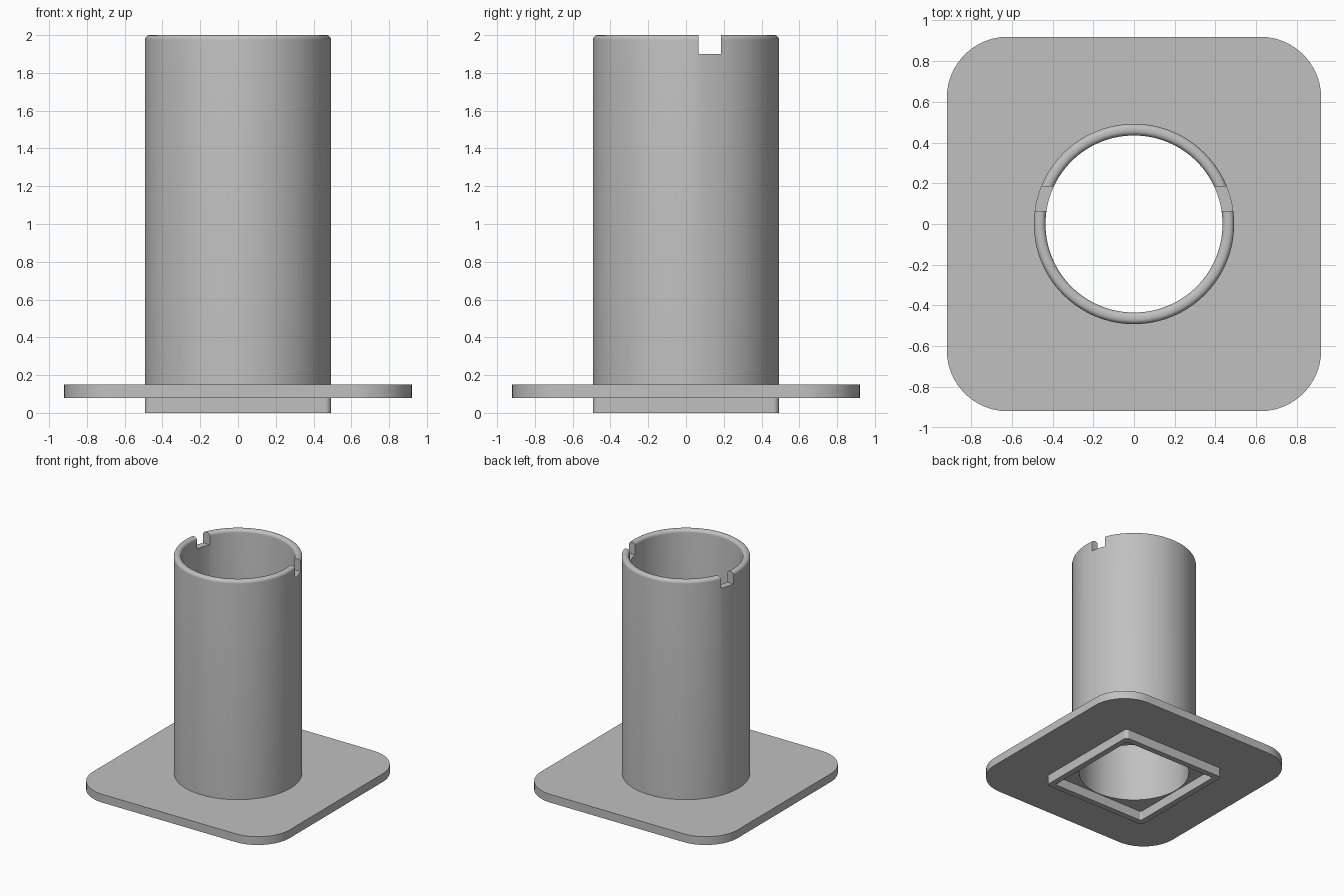
import bpy, bmesh, math

if "Cube" in bpy.data.objects:
    bpy.data.objects.remove(bpy.data.objects["Cube"])

grey = bpy.data.materials.new("light grey")
grey.diffuse_color = (0.53, 0.53, 0.53, 1)
grey.use_nodes = True
grey.node_tree.nodes["Principled BSDF"].inputs["Base Color"].default_value = grey.diffuse_color
CORNER = 16          # points per rounded corner


def finish(name, bm):
    bmesh.ops.recalc_face_normals(bm, faces=bm.faces)
    me = bpy.data.meshes.new(name)
    bm.to_mesh(me)
    bm.free()
    ob = bpy.data.objects.new(name, me)
    bpy.context.collection.objects.link(ob)
    me.materials.append(grey)
    return ob


def smooth(ob):
    bpy.ops.object.select_all(action='DESELECT')
    ob.select_set(True)
    bpy.context.view_layer.objects.active = ob
    bpy.ops.object.shade_smooth_by_angle(angle=math.radians(35))


def rounded_square(half, r):
    pts = []
    for k in range(4):
        mid = math.radians(45 + 90 * k)
        cx = math.copysign(half - r, math.cos(mid))
        cy = math.copysign(half - r, math.sin(mid))
        for i in range(CORNER):
            a = math.radians(90 * (k + i / (CORNER - 1)))
            pts.append((cx + r * math.cos(a), cy + r * math.sin(a)))
    return pts


def circle(r):
    n = 4 * CORNER
    return [(r * math.cos((i + .5) * math.tau / n),
             r * math.sin((i + .5) * math.tau / n)) for i in range(n)]


def loft(name, loops):
    """Join closed loops of equal length into one closed ring solid."""
    bm = bmesh.new()
    rows = [[bm.verts.new(p) for p in loop] for loop in loops]
    n = len(rows[0])
    for a, b in zip(rows, rows[1:] + rows[:1]):
        for i in range(n):
            j = (i + 1) % n
            bm.faces.new((a[i], a[j], b[j], b[i]))
    return finish(name, bm)


def ring(name, outer, inner, z0, z1):
    return loft(name, [[(x, y, z) for x, y in pts] for pts, z in
                       ((outer, z0), (outer, z1), (inner, z1), (inner, z0))])


# Base plate with round opening
plate = ring("base_plate", rounded_square(0.92, 0.30), circle(0.46), 0.08, 0.15)

# Square locating frame under the plate
frame = ring("bottom_frame", rounded_square(0.492, 0.03),
             rounded_square(0.442, 0.012), 0.0, 0.08)

# Tube with rounded rim
R, r, F = 0.492, 0.435, 0.025
profile = [(R, 0.08)]
for centre, start in ((R - F, 0), (r + F, 90)):
    for i in range(7):
        a = math.radians(start + 15 * i)
        profile.append((centre + F * math.cos(a), 2 - F + F * math.sin(a)))
profile.append((r, 0.08))
SEG = 128
tube = loft("tube", [[(rad * math.cos(k * math.tau / SEG),
                       rad * math.sin(k * math.tau / SEG), z)
                      for k in range(SEG)] for rad, z in profile])

# Notches cut through both sides of the rim
bm = bmesh.new()
bmesh.ops.create_cube(bm, size=1)
for v in bm.verts:
    v.co = (v.co.x * 1.4, 0.125 + v.co.y * 0.12, 2.0 + v.co.z * 0.2)
cutter = finish("notch_cutter", bm)
cutter.hide_render = True
mod = tube.modifiers.new("notches", 'BOOLEAN')
mod.operation = 'DIFFERENCE'
mod.solver = 'EXACT'
mod.object = cutter
bpy.context.view_layer.objects.active = tube
bpy.ops.object.modifier_apply(modifier=mod.name)
bpy.data.objects.remove(cutter)

for ob in (plate, frame, tube):
    smooth(ob)
